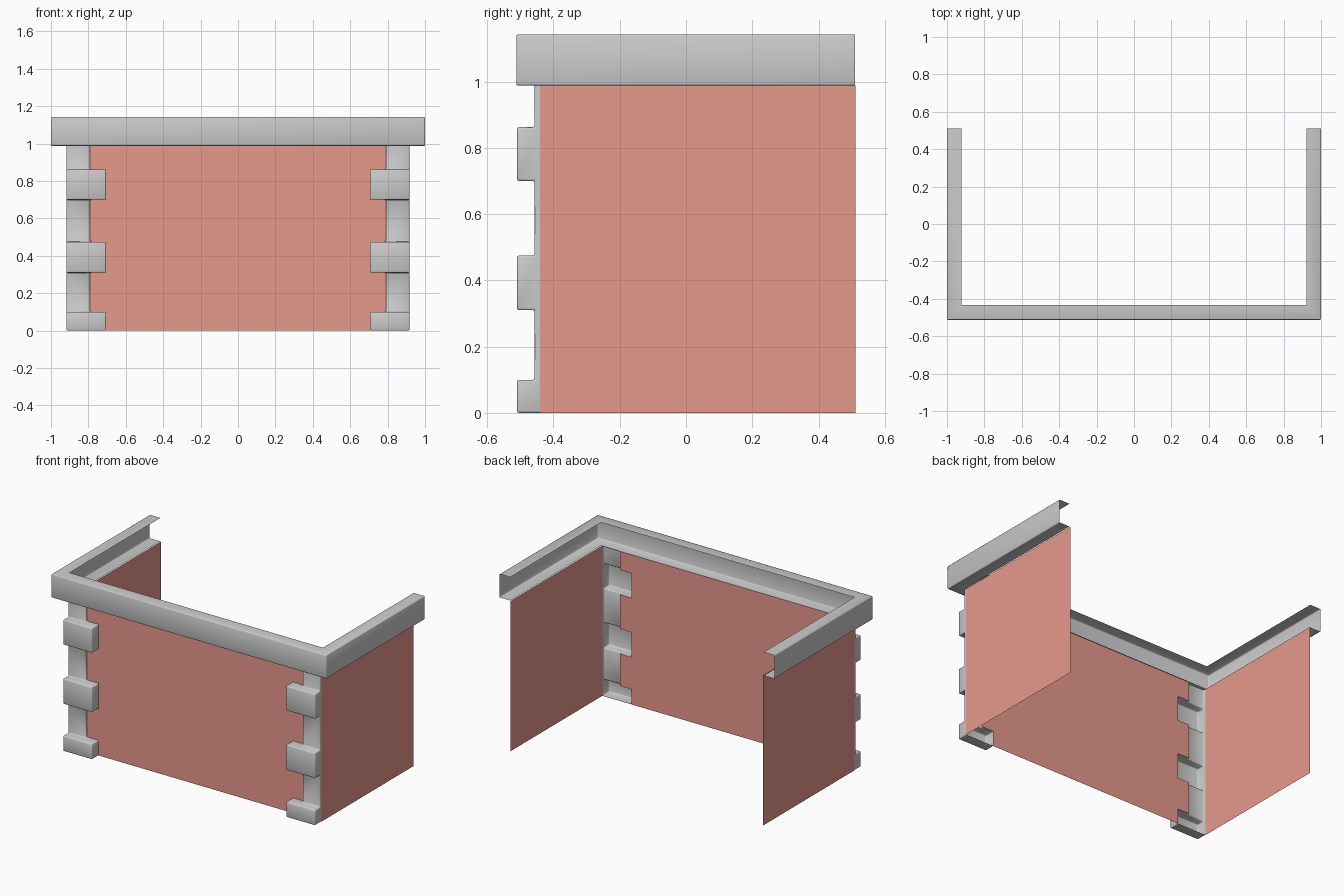
import bpy, bmesh, math

if "Cube" in bpy.data.objects:
    bpy.data.objects.remove(bpy.data.objects["Cube"])

BACK, STRIP_Y, BLOCK_Y = -0.44, -0.457, -0.51    # corner stone depths
EDGE, STRIP_X, BLOCK_X = 0.917, 0.79, 0.706      # corner stone widths
TOP = 0.988
# (bottom, top, is_block) for each course of corner stones
COURSES = [(0, 0.10, True), (0.10, 0.31, False), (0.31, 0.475, True),
           (0.475, 0.70, False), (0.70, 0.862, True), (0.862, TOP, False)]

brick = bpy.data.materials.new("brick_red")
brick.diffuse_color = (0.8, 0.32, 0.26, 1)
brick.use_nodes = True
brick.node_tree.nodes["Principled BSDF"].inputs["Base Color"].default_value = brick.diffuse_color


def finish(name, bm, mat=None, bevel=0, mirror=False):
    bmesh.ops.remove_doubles(bm, verts=bm.verts, dist=1e-5)
    if bevel:
        edges = [e for e in bm.edges if len(e.link_faces) == 2
                 and e.calc_face_angle(0) > math.radians(30)]
        bmesh.ops.bevel(bm, geom=edges, offset=bevel, segments=2,
                        profile=0.5, affect='EDGES', clamp_overlap=True)
    me = bpy.data.meshes.new(name)
    bm.to_mesh(me)
    bm.free()
    ob = bpy.data.objects.new(name, me)
    bpy.context.collection.objects.link(ob)
    if mat:
        me.materials.append(mat)
    if bevel:
        bpy.ops.object.select_all(action='DESELECT')
        ob.select_set(True)
        bpy.context.view_layer.objects.active = ob
        bpy.ops.object.shade_smooth_by_angle(angle=math.radians(50))
    if mirror:
        ob.modifiers.new("mirror", 'MIRROR').use_axis[0] = True
    return ob


def skin(bm, rings):
    """Join a list of open point rows with quads."""
    rows = [[bm.verts.new(p) for p in r] for r in rings]
    for lo, hi in zip(rows, rows[1:]):
        for i in range(len(lo) - 1):
            bm.faces.new((lo[i], lo[i + 1], hi[i + 1], hi[i]))
    return rows


# Hollow corner stones: alternating wide blocks and narrow strips, open at the back
bm = bmesh.new()
rings = []
for z0, z1, block in COURSES:
    x, y = (BLOCK_X, BLOCK_Y) if block else (STRIP_X, STRIP_Y)
    for z in (z0, z1):
        rings.append([(x, BACK, z), (x, y, z), (EDGE, y, z),
                      (EDGE, STRIP_Y, z), (EDGE, BACK, z)])
rows = skin(bm, rings)
bm.faces.new(rows[0][::-1])
finish("corner_stones", bm, bevel=0.006, mirror=True)

# Front wall, notched around the corner stones
bm = bmesh.new()
rings = []
for z0, z1, block in COURSES:
    x = BLOCK_X if block else STRIP_X
    rings += [[(-x, BACK, z), (x, BACK, z)] for z in (z0, z1)]
for lo, hi in zip(rings[::2], rings[1::2]):
    skin(bm, [lo, hi])
finish("front_wall", bm, brick)

# Side walls
bm = bmesh.new()
skin(bm, [[(EDGE, BACK, z), (EDGE, 0.512, z)] for z in (0, TOP)])
finish("side_walls", bm, brick, mirror=True)

# Cornice: C-shaped channel swept around three sides, open inwards
bm = bmesh.new()
profile = [(0.078, TOP), (0, TOP), (0, 1.142), (0.078, 1.142)]
rings = []
for d, z in profile:
    x, y = 1 - d, -0.512 + d
    rings.append([(-x, 0.51, z), (-x, y, z), (x, y, z), (x, 0.51, z)])
skin(bm, rings)
finish("cornice", bm, bevel=0.005)
